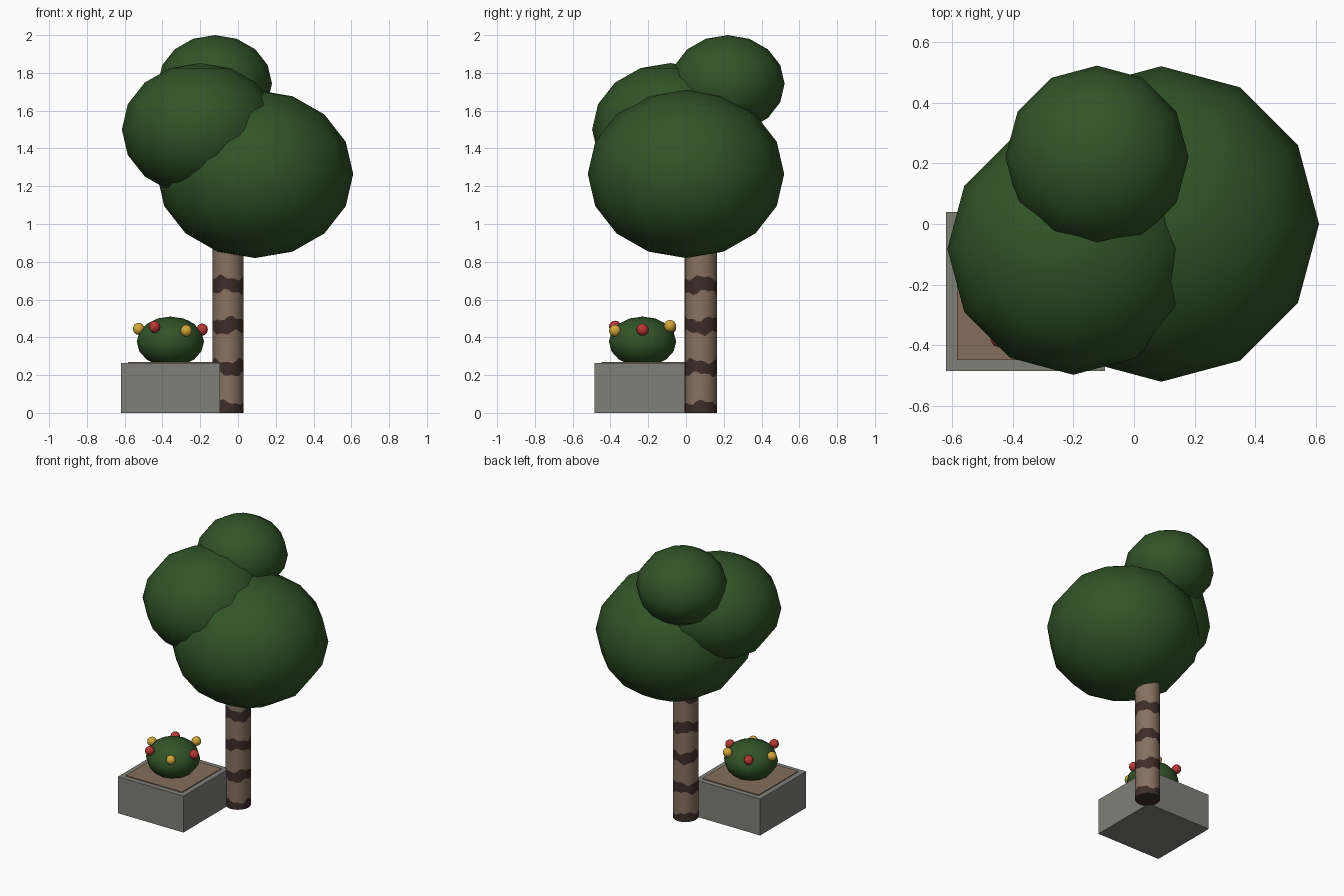
import bpy, bmesh, math
from math import sin, cos, pi

if "Cube" in bpy.data.objects:
    bpy.data.objects.remove(bpy.data.objects["Cube"])


def material(name, rgb):
    m = bpy.data.materials.new(name)
    m.diffuse_color = (*rgb, 1)
    m.use_nodes = True
    m.node_tree.nodes["Principled BSDF"].inputs["Base Color"].default_value = m.diffuse_color
    return m


LEAF = material("leaf_green", (0.031, 0.088, 0.021))
BARK = material("bark_brown", (0.24, 0.165, 0.12))
BAND = material("bark_dark", (0.047, 0.026, 0.021))
SOIL = material("soil_brown", (0.235, 0.155, 0.107))
STONE = material("stone_grey", (0.215, 0.215, 0.195))
RED = material("flower_red", (0.48, 0.04, 0.035))
YELLOW = material("flower_yellow", (0.64, 0.39, 0.04))


def make_object(name, bm, mats):
    mesh = bpy.data.meshes.new(name)
    bmesh.ops.recalc_face_normals(bm, faces=bm.faces)
    bm.to_mesh(mesh)
    bm.free()
    for m in mats:
        mesh.materials.append(m)
    ob = bpy.data.objects.new(name, mesh)
    bpy.context.collection.objects.link(ob)
    return ob


def ball(name, centre, r, rz, mat, seg=12, rings=8):
    bm = bmesh.new()
    bmesh.ops.create_uvsphere(bm, u_segments=seg, v_segments=rings, radius=1)
    bmesh.ops.scale(bm, vec=(r, r, rz), verts=bm.verts)
    bmesh.ops.translate(bm, vec=centre, verts=bm.verts)
    for f in bm.faces:
        f.smooth = True
    return make_object(name, bm, [mat])


def square_ring(bm, cx, cy, h, z):
    return [bm.verts.new((cx + sx * h, cy + sy * h, z))
            for sx, sy in ((-1, -1), (1, -1), (1, 1), (-1, 1))]


def bridge(bm, a, b):
    n = len(a)
    return [bm.faces.new((a[i], a[(i + 1) % n], b[(i + 1) % n], b[i])) for i in range(n)]


# Leaf crown: three overlapping flattened balls
ball("crown_large", (0.09, 0, 1.265), 0.52, 0.445, LEAF)
ball("crown_middle", (-0.2, -0.082, 1.5), 0.415, 0.352, LEAF)
ball("crown_top", (-0.122, 0.22, 1.743), 0.302, 0.257, LEAF)

# Trunk: cylinder whose ring edges wave, every other ring span is a dark band
N = 24
heights = [0, 0.055, 0.205, 0.275, 0.425, 0.498, 0.64, 0.715, 0.86, 0.93, 1.08]
bm = bmesh.new()
rings = []
for k, z in enumerate(heights):
    wave = 0 if k in (0, len(heights) - 1) else 0.011
    ring = []
    for i in range(N):
        a = 2 * pi * i / N
        dz = wave * (sin(3 * a + k * 1.1) + 0.7 * sin(7 * a + k * 2.3))
        ring.append(bm.verts.new((-0.053 + 0.083 * cos(a), 0.079 + 0.086 * sin(a), z + dz)))
    rings.append(ring)
for k in range(len(rings) - 1):
    for f in bridge(bm, rings[k], rings[k + 1]):
        f.material_index = 1 - k % 2
        f.smooth = True
bm.faces.new(rings[0]).material_index = 1
bm.faces.new(rings[-1])
trunk = make_object("trunk", bm, [BARK, BAND])
trunk.data.set_sharp_from_angle(angle=math.radians(40))

# Planter: stone box, with a slightly raised bed of soil on top
PX, PY = -0.358, -0.223
bm = bmesh.new()
low, high = square_ring(bm, PX, PY, 0.262, 0), square_ring(bm, PX, PY, 0.262, 0.263)
bridge(bm, low, high)
bm.faces.new(low)
bm.faces.new(high)
make_object("planter", bm, [STONE])

bm = bmesh.new()
low, high = square_ring(bm, PX, PY, 0.225, 0.258), square_ring(bm, PX, PY, 0.225, 0.269)
bridge(bm, low, high)
bm.faces.new(low)
bm.faces.new(high)
make_object("soil", bm, [SOIL])

# Bush with a ring of six flowers in alternating colours
BX, BY = -0.358, -0.23
ball("bush", (BX, BY, 0.377), 0.178, 0.133, LEAF)
for i, z in enumerate((0.441, 0.46, 0.45, 0.445, 0.456, 0.435)):
    a = i * pi / 3
    ball(f"flower_{i + 1}", (BX + 0.168 * cos(a), BY + 0.168 * sin(a), z),
         0.032, 0.032, YELLOW if i % 2 else RED, 10, 8)
